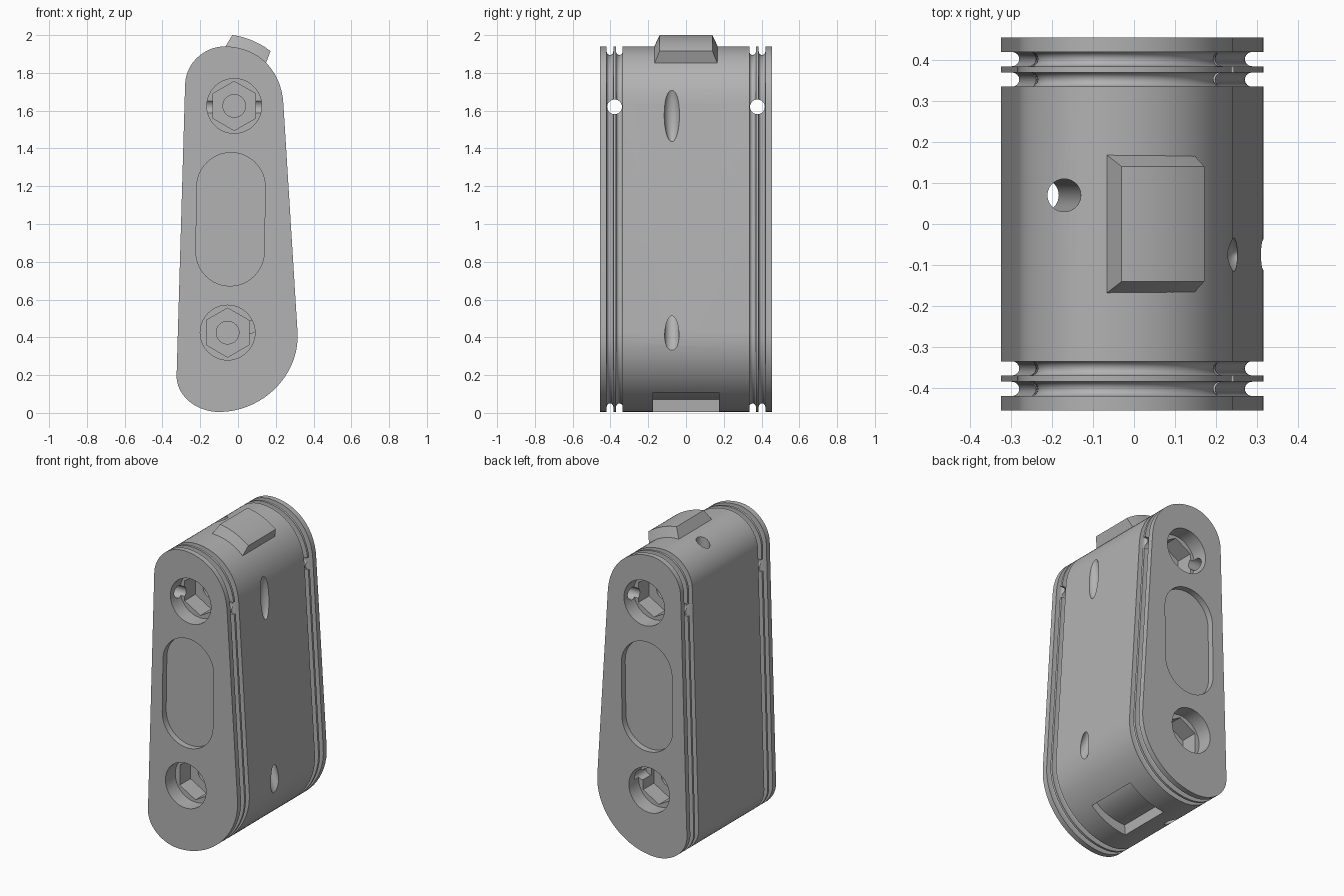
import bpy, bmesh
from math import sin, cos, pi
from mathutils import Vector

if "Cube" in bpy.data.objects:
    bpy.data.objects.remove(bpy.data.objects["Cube"], do_unlink=True)

grey = bpy.data.materials.new("plain grey")
grey.use_nodes = True
colour = (0.45, 0.45, 0.45, 1)
grey.diffuse_color = colour
grey.node_tree.nodes["Principled BSDF"].inputs["Base Color"].default_value = colour


def make(name, bm):
    bmesh.ops.recalc_face_normals(bm, faces=bm.faces)
    me = bpy.data.meshes.new(name)
    bm.to_mesh(me)
    bm.free()
    me.materials.append(grey)
    ob = bpy.data.objects.new(name, me)
    bpy.context.collection.objects.link(ob)
    return ob


def loft(name, rings):
    """Skin a list of equal-length point rings and cap both ends."""
    bm = bmesh.new()
    loops = [[bm.verts.new(p) for p in ring] for ring in rings]
    n = len(loops[0])
    for a, b in zip(loops, loops[1:]):
        for i in range(n):
            j = (i + 1) % n
            bm.faces.new((a[i], a[j], b[j], b[i]))
    bm.faces.new(loops[0])
    bm.faces.new(loops[-1])
    return make(name, bm)


def cylinder(name, start, end, r, sides=40):
    a, b = Vector(start), Vector(end)
    bm = bmesh.new()
    bmesh.ops.create_cone(bm, cap_ends=True, segments=sides, radius1=r, radius2=r,
                          depth=(b - a).length)
    turn = (b - a).to_track_quat('Z', 'Y').to_matrix().to_4x4()
    bmesh.ops.transform(bm, matrix=turn, verts=bm.verts)
    bmesh.ops.translate(bm, vec=(a + b) / 2, verts=bm.verts)
    return make(name, bm)


def bezier(p, steps=18):
    p = [Vector(q) for q in p]
    out = []
    for i in range(steps + 1):
        t = i / steps
        u = 1 - t
        out.append(p[0] * u**3 + p[1] * 3 * u * u * t + p[2] * 3 * u * t * t + p[3] * t**3)
    return out


# Side outline of the body, clockwise in x and z
outline = []
for seg in (
    ((-.28, 1.74), (-.277, 1.85), (-.18, 1.94), (-.07, 1.94)),
    ((-.07, 1.94), (.10, 1.94), (.228, 1.82), (.24, 1.64)),
    ((.315, .43), (.33, .20), (.13, .005), (-.10, .005)),
    ((-.10, .005), (-.22, .005), (-.328, .09), (-.325, .20)),
):
    for q in bezier(seg):
        if not outline or (q - outline[-1]).length > 1e-4:
            outline.append(q)


def inset_ring(y, d):
    ring = []
    n = len(outline)
    for i, q in enumerate(outline):
        a = (q - outline[i - 1]).normalized()
        b = (outline[(i + 1) % n] - q).normalized()
        t = (a + b).normalized()
        s = q + Vector((t.y, -t.x)) * d
        ring.append((s.x, y, s.y))
    return ring


# Body with two rounded cord grooves near each end
half = [(-.455, 0)]
for mid in (-.4025, -.3525):
    half.append((mid - .0175, 0))
    for k in range(9):
        a = pi * k / 8
        half.append((mid - .0175 * cos(a), .027 + .018 * sin(a)))
    half.append((mid + .0175, 0))
profile = half + [(-y, d) for y, d in reversed(half)]
body = loft("body", [inset_ring(y, d) for y, d in profile])

cutters = []
UPPER, LOWER = (-.02, 1.625), (-.055, .425)
for s in (-1, 1):
    # Nut pockets: round counterbore, hexagon socket and centre hole
    for x, z in (UPPER, LOWER):
        for r, depth, sides in ((.145, .10, 48), (.13, .21, 6), (.06, .29, 32)):
            cutters.append(cylinder("pocket_cutter", (x, s * .5, z),
                                    (x, s * (.455 - depth), z), r, sides))
    # Oval face recess
    oval = []
    for cx, cz, start in ((-.037, 1.197, 0), (-.042, .853, pi)):
        for k in range(25):
            a = start + pi * k / 24
            oval.append((cx + .181 * cos(a), cz + .181 * sin(a)))
    cutters.append(loft("recess_cutter", [[(x, y, z) for x, z in oval]
                                          for y in (s * .5, s * .415)]))
    # Cord holes across the body, and a small hole beside the lower pocket
    cutters.append(cylinder("cord_cutter", (-.5, s * .378, 1.62), (.5, s * .378, 1.62), .039))
    cutters.append(cylinder("small_cutter", (.067, s * .40, .455), (.067, s * .27, .455), .032))

# Long slanted bore through the height
cutters.append(cylinder("bore_cutter", (-.165, .07, 2.1), (-.227, .07, -.1), .04))
# Blind angled hole low on the side
cutters.append(cylinder("angled_cutter", (.40, -.075, .22), (.22, -.075, .62), .038))
# Long scoop high on the side
bm = bmesh.new()
bmesh.ops.create_uvsphere(bm, u_segments=32, v_segments=20, radius=1)
bmesh.ops.scale(bm, vec=(.045, .042, .15), verts=bm.verts)
bmesh.ops.translate(bm, vec=(.255, -.075, 1.585), verts=bm.verts)
cutters.append(make("scoop_cutter", bm))
# Socket under the body
under = bezier(((-.075, .07), (.02, .075), (.10, .10), (.15, .155)), 10)
socket = [(q.x, q.y) for q in under] + [(.18, .10), (.18, -.1), (-.09, -.1)]
cutters.append(loft("socket_cutter", [[(x, y, z) for x, z in socket] for y in (-.175, .175)]))

for c in cutters:
    c.hide_render = True
    m = body.modifiers.new("cut", 'BOOLEAN')
    m.operation = 'DIFFERENCE'
    m.solver = 'EXACT'
    m.object = c
bpy.context.view_layer.update()
cut_mesh = bpy.data.meshes.new_from_object(
    body.evaluated_get(bpy.context.evaluated_depsgraph_get()))
body.modifiers.clear()
body.data = cut_mesh
for c in cutters:
    bpy.data.objects.remove(c, do_unlink=True)

# Raised curved key on top, sloped at its sides and one end
low = bezier(((-.075, 1.925), (.02, 1.92), (.09, 1.89), (.14, 1.83)), 12)
high = bezier(((-.03, 2.0), (.045, 1.99), (.115, 1.96), (.172, 1.915)), 12)
rows = []
for a, b in zip(low, high):
    rows.append([(a.x, -.175, a.y), (b.x, -.14, b.y), (b.x, .14, b.y), (a.x, .175, a.y)])
key = loft("top_key", rows)

bpy.ops.object.select_all(action='DESELECT')
for ob in (body, key):
    ob.select_set(True)
bpy.context.view_layer.objects.active = body
bpy.ops.object.shade_smooth_by_angle(angle=.5)
